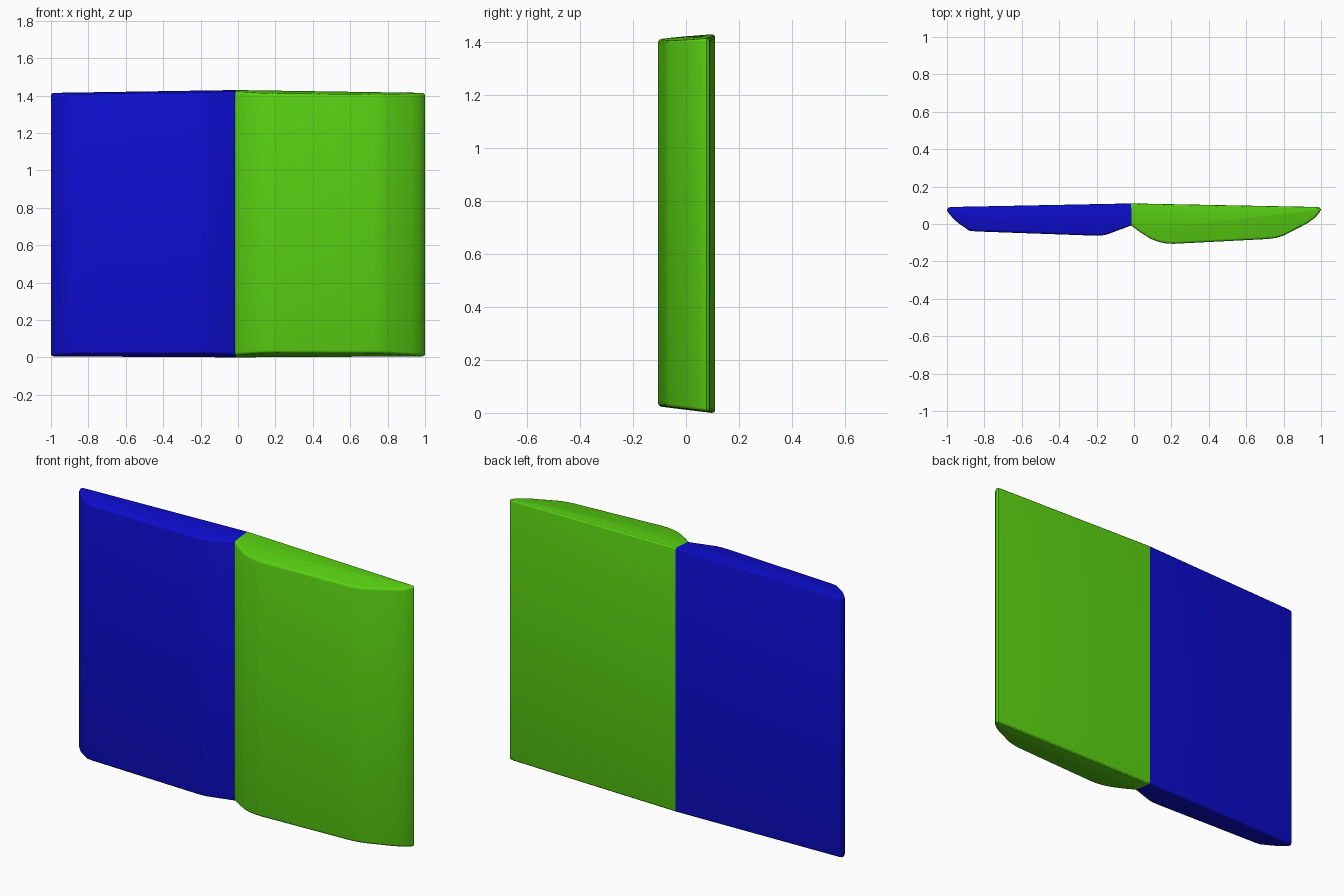
import bpy, bmesh, math

cube = bpy.data.objects.get("Cube")
if cube:
    bpy.data.objects.remove(cube, do_unlink=True)


def make_material(name, rgb):
    mat = bpy.data.materials.new(name)
    mat.use_nodes = True
    mat.diffuse_color = (*rgb, 1)
    mat.node_tree.nodes["Principled BSDF"].inputs["Base Color"].default_value = (*rgb, 1)
    return mat


green = make_material("bright green", (0.10, 0.64, 0.006))
blue = make_material("deep blue", (0.004, 0.004, 0.64))

# Plan outline: both halves share the valley and the spine
SEAM = -0.015
valley, spine = (SEAM, -0.008), (SEAM, 0.11)
green_side = [(0.03, -0.042), (0.09, -0.08), (0.13, -0.095), (0.17, -0.104),
              (0.21, -0.106), (0.72, -0.08), (0.76, -0.074), (0.80, -0.062),
              (0.93, 0.005), (0.97, 0.035), (0.993, 0.063), (1.0, 0.077),
              (0.993, 0.088), (0.975, 0.091)]
blue_side = [(-0.15, -0.058), (-0.18, -0.062), (-0.22, -0.062), (-0.84, -0.04),
             (-0.88, -0.036), (-0.94, 0.005), (-0.97, 0.033), (-0.995, 0.063),
             (-1.0, 0.077), (-0.993, 0.088), (-0.975, 0.091)]
outline = [valley] + green_side + [spine] + blue_side[::-1]
spine_i = len(green_side) + 1
n = len(outline)


# Sloping ends: highest and lowest along the spine
def top_z(x, y):
    return 1.412 + 0.08 * (y + 0.1) - 0.014 * abs(x)


def bottom_z(x, y):
    return 0.022 - 0.12 * (y + 0.1) + 0.003 * abs(x)


bm = bmesh.new()
low = [bm.verts.new((x, y, bottom_z(x, y))) for x, y in outline]
high = [bm.verts.new((x, y, top_z(x, y))) for x, y in outline]

# Walls
for i in range(n):
    j = (i + 1) % n
    bm.faces.new((low[i], low[j], high[j], high[i]))

# End caps, split at the seam
for ring in (low, high):
    bm.faces.new(ring[:spine_i + 1])
    bm.faces.new(ring[spine_i:] + ring[:1])
bmesh.ops.recalc_face_normals(bm, faces=bm.faces)

for f in bm.faces:
    f.material_index = 0 if f.calc_center_median().x > SEAM else 1

# Rounded rims
rims = [bm.edges.get((r[i], r[(i + 1) % n])) for r in (low, high) for i in range(n)]
bmesh.ops.bevel(bm, geom=rims, offset=0.02, offset_type='OFFSET', segments=3,
                profile=0.5, affect='EDGES', clamp_overlap=True, material=-1)

# Stand on the ground
base = min(v.co.z for v in bm.verts)
for v in bm.verts:
    v.co.z -= base

mesh = bpy.data.meshes.new("open_book")
bm.to_mesh(mesh)
bm.free()
mesh.materials.append(green)
mesh.materials.append(blue)
book = bpy.data.objects.new("open_book", mesh)
bpy.context.collection.objects.link(book)

bpy.ops.object.select_all(action='DESELECT')
book.select_set(True)
bpy.context.view_layer.objects.active = book
bpy.ops.object.shade_smooth_by_angle(angle=math.radians(30))
